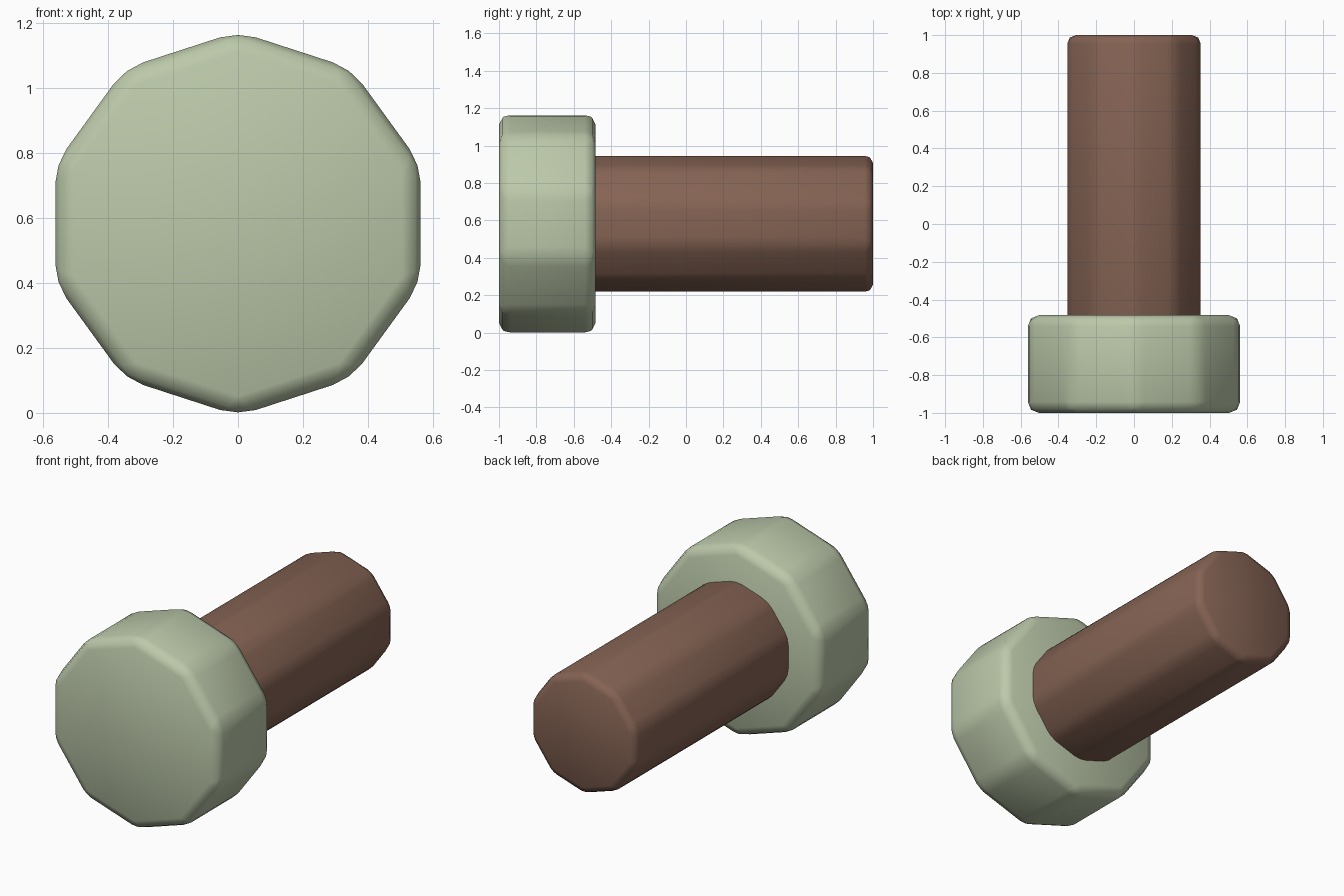
import bpy
import math

if "Cube" in bpy.data.objects:
    bpy.data.objects.remove(bpy.data.objects["Cube"])

CENTRE_Z = 0.582


def material(name, colour):
    mat = bpy.data.materials.new(name)
    mat.diffuse_color = (*colour, 1.0)
    mat.use_nodes = True
    mat.node_tree.nodes["Principled BSDF"].inputs["Base Color"].default_value = mat.diffuse_color
    return mat


def rounded_decagon(name, apothem, y_front, y_back, bevel, mat):
    """Ten-sided prism along y, a corner pointing up, with rounded edges."""
    radius = apothem / math.cos(math.pi / 10)
    bpy.ops.mesh.primitive_cylinder_add(
        vertices=10, radius=radius, depth=y_back - y_front,
        location=(0, (y_front + y_back) / 2, CENTRE_Z),
        rotation=(math.pi / 2, 0, 0))
    obj = bpy.context.object
    obj.name = name
    obj.data.materials.append(mat)
    mod = obj.modifiers.new("rounded_edges", "BEVEL")
    mod.width = bevel
    mod.segments = 2
    mod.limit_method = 'NONE'
    bpy.ops.object.modifier_apply(modifier=mod.name)
    bpy.ops.object.shade_smooth()
    return obj


sage = material("sage_green", (0.50, 0.58, 0.40))
brown = material("brown", (0.235, 0.125, 0.088))

# Wide head at the front
rounded_decagon("head", 0.562, -1.0, -0.483, 0.058, sage)

# Long shaft, its front end sunk into the head
rounded_decagon("shaft", 0.353, -0.75, 1.0, 0.045, brown)
